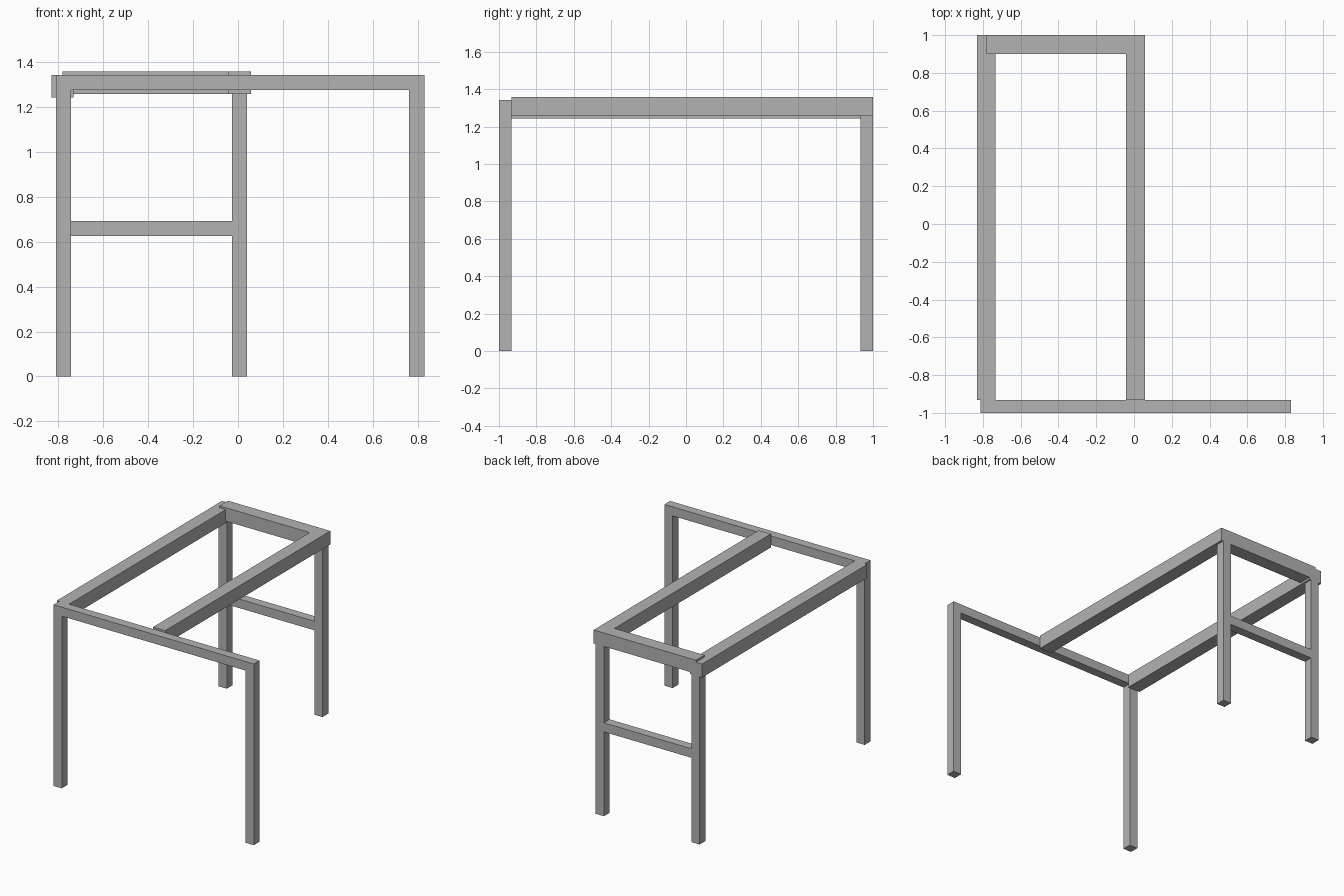
import bpy
import bmesh

cube = bpy.data.objects.get("Cube")
if cube:
    bpy.data.objects.remove(cube, do_unlink=True)

# Single grey finish
grey = bpy.data.materials.new("plain_grey")
grey.use_nodes = True
COLOUR = (0.45, 0.45, 0.45, 1)
grey.diffuse_color = COLOUR
grey.node_tree.nodes["Principled BSDF"].inputs["Base Color"].default_value = COLOUR


def finish(name, bm):
    bmesh.ops.recalc_face_normals(bm, faces=bm.faces)
    mesh = bpy.data.meshes.new(name)
    bm.to_mesh(mesh)
    bm.free()
    mesh.materials.append(grey)
    bpy.context.collection.objects.link(bpy.data.objects.new(name, mesh))


def bar(name, xs, ys, zs):
    """Straight square-cut bar between two limits on each axis."""
    bm = bmesh.new()
    bmesh.ops.create_cube(bm, size=1)
    for v in bm.verts:
        v.co = [lim[0] if c < 0 else lim[1] for c, lim in zip(v.co, (xs, ys, zs))]
    finish(name, bm)


def portal(name, x0, x1, y0, y1, top, t):
    """Two legs and a top rail as one extruded arch profile."""
    bm = bmesh.new()
    outline = [(x0, 0), (x0, top), (x1, top), (x1, 0),
               (x1 - t, 0), (x1 - t, top - t), (x0 + t, top - t), (x0 + t, 0)]
    face = bm.faces.new([bm.verts.new((x, y0, z)) for x, z in outline])
    ext = bmesh.ops.extrude_face_region(bm, geom=[face], use_keep_orig=True)
    verts = [g for g in ext["geom"] if isinstance(g, bmesh.types.BMVert)]
    bmesh.ops.translate(bm, verts=verts, vec=(0, y1 - y0, 0))
    finish(name, bm)


T = 0.067                   # leg thickness
LEFT, MID = -0.812, -0.027  # back leg edges
BACK = (1 - T, 1)

# Front frame
portal("front_frame", LEFT, 0.83, -1, -1 + T, 1.343, T)

# Back legs and rung
bar("back_right_leg", (LEFT, LEFT + T), BACK, (0, 1.243))
bar("back_middle_leg", (MID, MID + T), BACK, (0, 1.258))
bar("back_rung", (LEFT + T, MID), BACK, (0.625, 0.692))

# Top beams
bar("side_beam", (-0.832, -0.732), (-1 + T, 1), (1.243, 1.343))
bar("middle_beam", (-0.043, 0.057), (-1 + T, 1), (1.258, 1.358))
bar("back_beam", (-0.782, -0.043), (0.9, 1), (1.258, 1.358))
